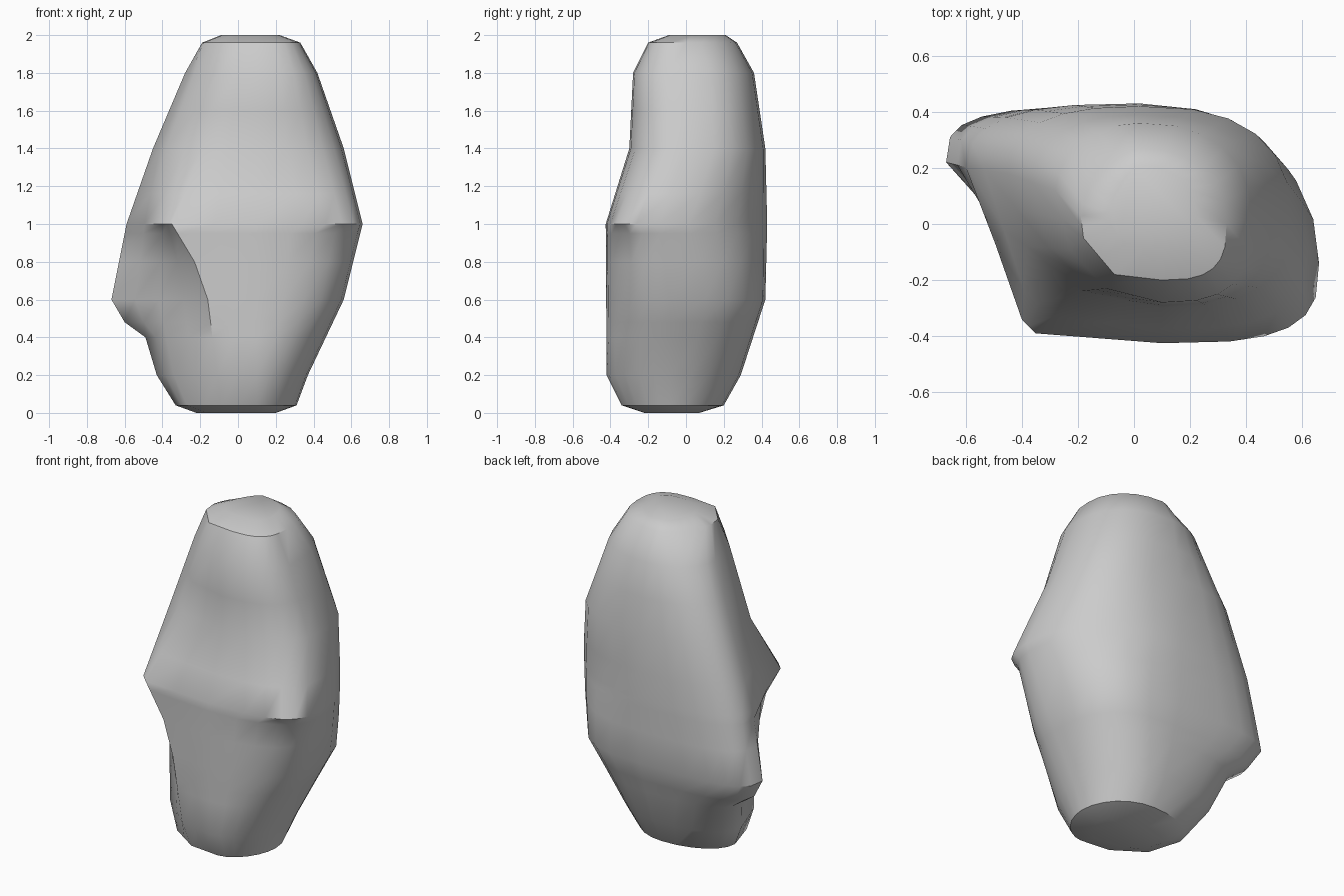
import bpy, bmesh, math

cube = bpy.data.objects.get("Cube")
if cube:
    bpy.data.objects.remove(cube, do_unlink=True)

# One grey stone material
stone = bpy.data.materials.new("stone grey")
stone.use_nodes = True
grey = (0.6, 0.6, 0.6, 1.0)
stone.diffuse_color = grey
stone.node_tree.nodes["Principled BSDF"].inputs["Base Color"].default_value = grey

SEG = 6  # segments in each rounded quarter of a cross-section
HEIGHTS = (0, 0.04, 0.2, 0.4, 0.48, 0.6, 0.8, 0.95, 1.0, 1.16, 1.4, 1.6, 1.8, 1.96, 2.0)

# Outermost points of the four sides: (height, x, y) or (height, y)
LEFT = ((0, 0.2, -0.08), (0.04, 0.31, -0.08), (0.2, 0.37, -0.08), (0.6, 0.56, -0.09),
        (1, 0.66, -0.14), (1.4, 0.56, 0), (1.8, 0.42, 0.02), (1.96, 0.33, 0), (2, 0.22, 0.03))
RIGHT = ((0, -0.22, -0.03), (0.04, -0.33, 0), (0.2, -0.43, 0.08), (0.4, -0.49, 0.16),
         (0.48, -0.6, 0.2), (0.6, -0.67, 0.22), (1, -0.59, 0.2), (1.4, -0.45, 0.18),
         (1.8, -0.28, 0.12), (1.96, -0.19, 0.03), (2, -0.09, 0.04))
FRONT = ((0, -0.22), (0.04, -0.34), (0.2, -0.42), (1, -0.425), (1.4, -0.3),
         (1.8, -0.28), (1.96, -0.2), (2, -0.09))
BACK = ((0, 0.07), (0.04, 0.2), (0.2, 0.29), (0.6, 0.42), (1, 0.43), (1.4, 0.42),
        (1.8, 0.36), (1.96, 0.27), (2, 0.21))

# Front right corner: fold of the hollow, and the ridge beside it
FOLD = ((0, -0.17, -0.15), (0.04, -0.27, -0.2), (0.2, -0.34, -0.17), (0.6, -0.42, -0.06),
        (0.8, -0.41, -0.09), (0.95, -0.4, -0.22), (1, -0.4, -0.34), (1.4, -0.38, -0.08),
        (1.8, -0.23, -0.09), (1.96, -0.18, -0.05), (2, -0.08, -0.01))
RIDGE = ((0, -0.06, -0.2), (0.04, -0.09, -0.32), (0.2, -0.11, -0.38), (0.6, -0.16, -0.4),
         (0.8, -0.23, -0.39), (1, -0.35, -0.39), (1.4, -0.19, -0.24), (1.8, -0.1, -0.23),
         (1.96, -0.07, -0.18), (2, -0.03, -0.07))

# Squareness of the other three corners
BACK_LEFT = ((0, 2), (0.2, 2.2), (0.6, 2.8), (1, 2.1), (1.4, 2.6), (2, 2.2))
BACK_RIGHT = ((0, 2), (0.2, 2.3), (0.6, 3.4), (1, 2.8), (1.4, 2.5), (1.8, 2), (2, 1.4))
FRONT_LEFT = ((0, 1.8), (0.6, 2.3), (0.95, 2.4), (1, 3.2), (1.4, 2.5), (2, 3))


def at(profile, z):
    """Read the values of a profile at height z."""
    for low, high in zip(profile, profile[1:]):
        if z <= high[0]:
            f = (z - low[0]) / (high[0] - low[0])
            return [a + (b - a) * f for a, b in zip(low[1:], high[1:])]


def quarter(side, end, power):
    """Superellipse arc from a side point to a front or back point."""
    angles = [i / SEG * math.pi / 2 for i in range(SEG + 1)]
    return [(end[0] + (side[0] - end[0]) * max(math.cos(t), 0) ** (2 / power),
             side[1] + (end[1] - side[1]) * math.sin(t) ** (2 / power)) for t in angles]


def section(z):
    """Outline at height z, running from +x round the back to the front."""
    left, right = at(LEFT, z), at(RIGHT, z)
    front, back = (0.1, *at(FRONT, z)), (0.02, *at(BACK, z))
    outline = quarter(left, back, *at(BACK_LEFT, z))[:-1]
    outline += quarter(right, back, *at(BACK_RIGHT, z))[:0:-1]
    corner = [right, at(FOLD, z), at(RIDGE, z), front]
    for a, b in zip(corner, corner[1:]):
        outline += [a, ((a[0] + b[0]) / 2, (a[1] + b[1]) / 2)]
    return outline + quarter(left, front, *at(FRONT_LEFT, z))[:0:-1]


# Loft the boulder through its cross-sections
bm = bmesh.new()
rings = [[bm.verts.new((x, y, z)) for x, y in section(z)] for z in HEIGHTS]
for low, high in zip(rings, rings[1:]):
    for i in range(len(low)):
        bm.faces.new((low[i - 1], low[i], high[i], high[i - 1]))
bm.faces.new(rings[0][::-1])
bm.faces.new(rings[-1])
bmesh.ops.recalc_face_normals(bm, faces=bm.faces)

mesh = bpy.data.meshes.new("boulder")
bm.to_mesh(mesh)
bm.free()
mesh.materials.append(stone)
boulder = bpy.data.objects.new("boulder", mesh)
bpy.context.collection.objects.link(boulder)

# Smooth faces with sharp ledges
bpy.ops.object.select_all(action='DESELECT')
boulder.select_set(True)
bpy.context.view_layer.objects.active = boulder
bpy.ops.object.shade_smooth_by_angle(angle=math.radians(40))
